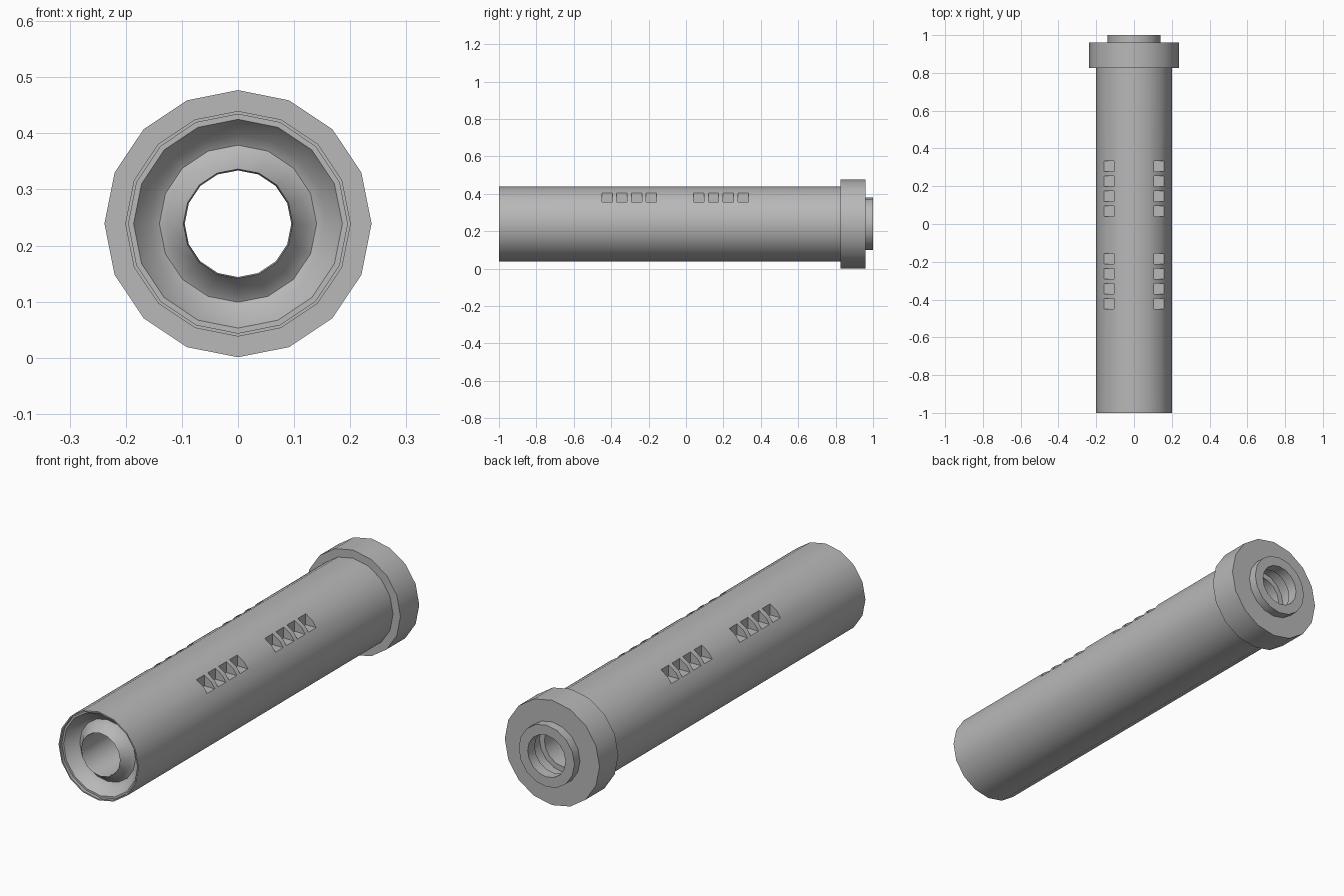
import bpy, bmesh, math

AXIS_Z = 0.239   # height of the tube's centre line
SIDES = 16

if "Cube" in bpy.data.objects:
    bpy.data.objects.remove(bpy.data.objects["Cube"])

grey = bpy.data.materials.new("grey metal")
grey.use_nodes = True
grey.diffuse_color = (0.48, 0.48, 0.48, 1)
for node in grey.node_tree.nodes:
    if node.type == 'BSDF_PRINCIPLED':
        node.inputs["Base Color"].default_value = grey.diffuse_color


def add_object(name, bm):
    bmesh.ops.recalc_face_normals(bm, faces=bm.faces)
    mesh = bpy.data.meshes.new(name)
    bm.to_mesh(mesh)
    bm.free()
    mesh.materials.append(grey)
    ob = bpy.data.objects.new(name, mesh)
    bpy.context.collection.objects.link(ob)
    return ob


def lathe(name, profile):
    """Spin a closed (radius, y) outline around the tube's axis."""
    bm = bmesh.new()
    rings = []
    for k in range(SIDES):
        a = math.pi / 2 + math.tau * k / SIDES
        rings.append([bm.verts.new((r * math.cos(a), y, AXIS_Z + r * math.sin(a)))
                      for r, y in profile])
    n = len(profile)
    for k in range(SIDES):
        a, b = rings[k], rings[(k + 1) % SIDES]
        for i in range(n):
            j = (i + 1) % n
            bm.faces.new((a[i], a[j], b[j], b[i]))
    return add_object(name, bm)


def activate(ob):
    bpy.ops.object.select_all(action='DESELECT')
    ob.select_set(True)
    bpy.context.view_layer.objects.active = ob


# Main tube: stepped rim, rounded groove in the front face, straight bore
body = lathe("tube_body", [
    (0.201, 0.88), (0.201, -1.0), (0.195, -1.0), (0.195, -0.985),
    (0.186, -0.985), (0.158, -0.945), (0.14, -0.935), (0.123, -0.945),
    (0.0975, -0.985), (0.095, -0.97), (0.095, 0.88)])

# Collar and the short ring behind it, with a wider pocket inside
collar = lathe("rear_collar", [
    (0.238, 0.825), (0.238, 0.96), (0.12, 0.96), (0.12, 0.825)])
end_ring = lathe("rear_end_ring", [
    (0.14, 0.95), (0.14, 1.0), (0.095, 1.0), (0.095, 0.95)])

# Square notches along both upper shoulders
VENT, PITCH = 0.056, 0.079
bm = bmesh.new()
for side in (-1, 1):
    for start in (-0.45, 0.04):
        for i in range(4):
            box = bmesh.ops.create_cube(bm, size=1)["verts"]
            bmesh.ops.scale(bm, vec=(0.2, VENT, 0.2), verts=box)
            bmesh.ops.translate(bm, verts=box, vec=(
                side * 0.207, start + i * PITCH + VENT / 2, 0.455))
cutter = add_object("vent_cutter", bm)

cut = body.modifiers.new("vents", 'BOOLEAN')
cut.operation = 'DIFFERENCE'
cut.solver = 'EXACT'
cut.object = cutter
activate(body)
bpy.ops.object.modifier_apply(modifier=cut.name)
bpy.data.objects.remove(cutter)

for part in (body, collar, end_ring):
    activate(part)
    bpy.ops.object.shade_smooth_by_angle(angle=math.radians(35))
